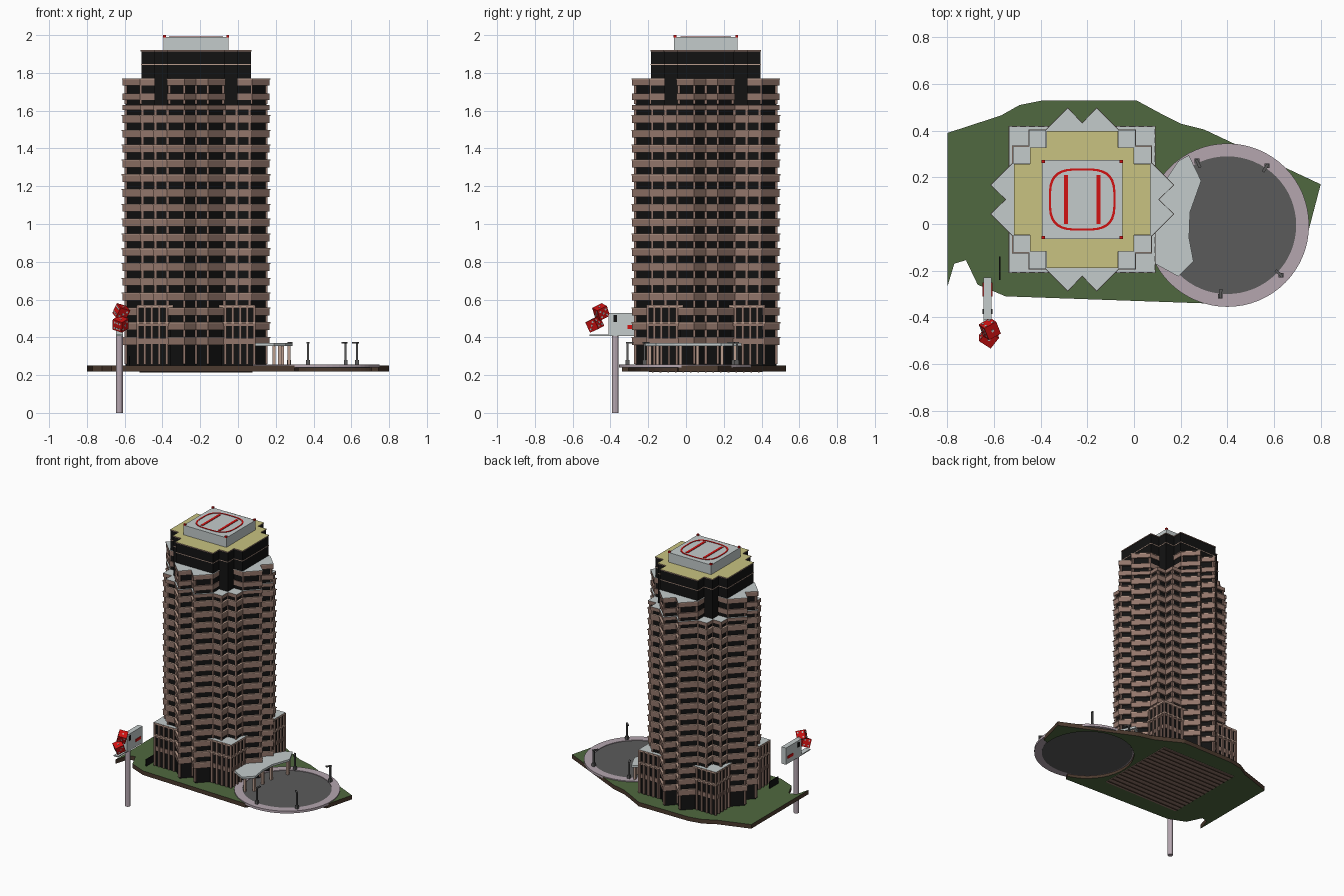
import bpy, bmesh, math
from math import sin, cos, radians, pi
from mathutils import Matrix, Vector, Euler

if "Cube" in bpy.data.objects:
    bpy.data.objects.remove(bpy.data.objects["Cube"])


def material(name, r, g, b):
    m = bpy.data.materials.new(name)
    m.use_nodes = True
    m.diffuse_color = (r, g, b, 1)
    m.node_tree.nodes["Principled BSDF"].inputs["Base Color"].default_value = (r, g, b, 1)
    return m


GRASS = material("grass_green", .08, .14, .05)
SOIL = material("soil_brown", .07, .042, .027)
GLASS = material("black_glass", .006, .006, .006)
BROWN = material("facade_brown", .29, .18, .145)
TAN = material("trim_tan", .5, .34, .27)
GREY = material("roof_grey", .55, .6, .6)
YELLOW = material("roof_yellow", .58, .54, .22)
PAVING = material("paving_mauve", .46, .38, .43)
ASPHALT = material("asphalt_grey", .105, .105, .105)
RED = material("signal_red", .65, .006, .006)


def finish(name, bm, side, top=None, bottom=None):
    """Make an object; upward and downward faces may take their own colour."""
    bmesh.ops.recalc_face_normals(bm, faces=bm.faces)
    me = bpy.data.meshes.new(name)
    for m in (side, top or side, bottom or side):
        me.materials.append(m)
    for f in bm.faces:
        f.normal_update()
        f.material_index = 1 if f.normal.z > .5 else 2 if f.normal.z < -.5 else 0
    bm.to_mesh(me)
    bm.free()
    ob = bpy.data.objects.new(name, me)
    bpy.context.collection.objects.link(ob)
    return ob


def add_prism(bm, pts, z0, z1):
    f = bm.faces.new([bm.verts.new((x, y, z0)) for x, y in pts])
    new = bmesh.ops.extrude_face_region(bm, geom=[f])["geom"]
    bmesh.ops.translate(bm, vec=(0, 0, z1 - z0),
                        verts=[v for v in new if isinstance(v, bmesh.types.BMVert)])


def add_box(bm, centre, size, rot=(0, 0, 0)):
    mat = Matrix.LocRotScale(Vector(centre), Euler(rot), Vector(size))
    bmesh.ops.create_cube(bm, size=1, matrix=mat)


def prisms(name, pts, levels, side, top=None, bottom=None):
    bm = bmesh.new()
    for z0, z1 in levels:
        add_prism(bm, pts, z0, z1)
    return finish(name, bm, side, top, bottom)


def boxes(name, items, mat, top=None):
    bm = bmesh.new()
    for it in items:
        add_box(bm, *it)
    return finish(name, bm, mat, top)


def circle(cx, cy, r, n, a0=0, a1=360):
    steps = n if abs(a1 - a0) == 360 else n + 1
    angles = [radians(a0 + (a1 - a0) * i / n) for i in range(steps)]
    return [(cx + r * cos(a), cy + r * sin(a)) for a in angles]


def four_sided(pts):
    """Repeat a quarter outline around the tower axis."""
    out = []
    for c, s in ((1, 0), (0, 1), (-1, 0), (0, -1)):
        out += [(CX + x * c - y * s, CY + x * s + y * c) for x, y in pts]
    return out


def inset(pts, d):
    out = []
    for i, p in enumerate(pts):
        a, b, c = Vector(pts[i - 1]), Vector(p), Vector(pts[(i + 1) % len(pts)])
        e, f = (b - a).normalized(), (c - b).normalized()
        n, m = Vector((-e.y, e.x)), Vector((-f.y, f.x))
        out.append(tuple(b + (n + m) * d / (1 + n.dot(m))))
    return out


CX, CY = -.222, .105
GROUND, LOBBY, SHOULDER, ROOF, CROWN = .25, .36, 1.63, 1.77, 1.92
FLOOR = (ROOF - LOBBY) / 18

# Tower outlines: paired points on each side, stepped corners
body = four_sided([(.325, 0), (.39, .062), (.297, .155), (.297, .228), (.228, .228),
                   (.228, .297), (.155, .297), (.062, .39)])
wings = four_sided([(.325, 0), (.39, .062), (.297, .155), (.2, .155), (.155, .2),
                    (.155, .297), (.062, .39)])
crown = four_sided([(.29, .15), (.22, .15), (.22, .22), (.15, .22), (.15, .29)])
square = four_sided([(.313, .313)])

# Site slab with a bay cut for the turning circle
PX, PY = .4, -.005
site = [(-.8, .39), (-.57, .465), (-.49, .51), (-.39, .53), (.01, .53), (.13, .465),
        (.2, .43), (.3, .405), (.8, .17), (.745, -.04)]
site += circle(PX, PY, .31, 30, -8, 255)
site += [(.3, -.34), (-.55, -.31), (-.67, -.26), (-.72, -.155), (-.77, -.17), (-.8, -.27)]
prisms("site_slab", site, [(.22, GROUND)], SOIL, GRASS, GRASS)
prisms("tower_underside", four_sided([(.3, .3)]), [(.216, .222)], BROWN)
boxes("underside_ribs", [((CX, CY - .28 + .04 * i, .215), (.6, .008, .004)) for i in range(15)], SOIL)

# Turning circle
prisms("driveway", circle(PX + .06 - .06, PY, .30, 48), [(.238, .253)], ASPHALT)
bm = bmesh.new()
outer, inner = circle(PX, PY, .35, 64), circle(PX, PY, .295, 64)
for i in range(64):
    j = (i + 1) % 64
    add_prism(bm, [outer[i], outer[j], inner[j], inner[i]], .24, .257)
bmesh.ops.remove_doubles(bm, verts=bm.verts, dist=.0001)
finish("kerb_ring", bm, PAVING)

# Street lamps
lamps = []
for x, y in ((.27, .27), (.57, .25), (.63, -.22), (.37, -.31)):
    d = (Vector((PX, PY)) - Vector((x, y))).normalized()
    a = math.atan2(d.y, d.x)
    lamps += [((x, y, .265), (.02, .02, .03)), ((x, y, .31), (.01, .01, .12)),
              ((x + d.x * .012, y + d.y * .012, .372), (.04, .012, .008), (0, 0, a))]
boxes("street_lamps", lamps, ASPHALT)

# Tower glass cores and floor bands
prisms("tower_glass", inset(body, .012), [(GROUND, SHOULDER - .005)], GLASS)
prisms("upper_wing_glass", inset(wings, .012), [(SHOULDER - .01, ROOF - .005)], GLASS)
low = [LOBBY + FLOOR * i for i in range(16)]
high = [LOBBY + FLOOR * i for i in (17, 18)]
prisms("floor_bands", body, [(z, z + .036) for z in low], BROWN)
prisms("floor_trims", inset(body, -.003), [(z + .036, z + .042) for z in low], TAN)
prisms("shoulder_roof", body, [(SHOULDER - .026, SHOULDER)], BROWN, GREY)
prisms("upper_bands", wings, [(z - .036, z - .001) for z in high], BROWN)
prisms("wing_roof", inset(wings, -.002), [(ROOF - .006, ROOF)], TAN, GREY)

# Slim mullions at the outline corners
bm = bmesh.new()
for x, y in inset(body, .012):
    add_box(bm, (x, y, (GROUND + SHOULDER) / 2), (.013, .013, SHOULDER - GROUND - .02))
for x, y in inset(wings, .012):
    add_box(bm, (x, y, (SHOULDER + ROOF) / 2), (.013, .013, ROOF - SHOULDER - .01))
finish("mullions", bm, BROWN)

# Corner podium with column screens
POD = .57
prisms("podium_glass", inset(square, .012), [(GROUND, POD - .01)], GLASS)
prisms("podium_bands", inset(square, .006), [(.365, .395), (.46, .48)], BROWN)
prisms("podium_roof", square, [(POD - .015, POD)], TAN, GREY)
cols = []
for sx in (-1, 1):
    for sy in (-1, 1):
        for t in (.155, .195, .235, .272, .308):
            for u, v in ((t, .308), (.308, t)):
                cols.append(((CX + sx * u, CY + sy * v, (GROUND + POD) / 2), (.013, .013, POD - GROUND - .01)))
boxes("podium_columns", cols, BROWN)
prisms("podium_rails", inset(square, -.002), [(.472, .482)], TAN)

# Crown and yellow roof
prisms("crown_glass", crown, [(SHOULDER, CROWN - .006)], GLASS)
prisms("crown_line", inset(crown, -.002), [(1.842, 1.847)], TAN)
prisms("crown_roof", inset(crown, -.003), [(CROWN - .006, CROWN)], BROWN, YELLOW)

# Landing pad with painted ring, stripes and corner lights
PAD = 1.99
boxes("landing_pad", [((CX, CY, (CROWN + PAD) / 2), (.345, .337, PAD - CROWN))], GREY)
bm = bmesh.new()


def rounded(r, n=32):
    return [(CX + math.copysign(abs(cos(a)) ** .62, cos(a)) * r * 1.07,
             CY + math.copysign(abs(sin(a)) ** .62, sin(a)) * r)
            for a in (2 * pi * (i + .5) / n for i in range(n))]


big, small = rounded(.134), rounded(.125)
for i in range(32):
    j = (i + 1) % 32
    add_prism(bm, [big[i], big[j], small[j], small[i]], PAD, PAD + .003)
for x in (-.07, .07):
    add_box(bm, (CX + x, CY, PAD + .0015), (.018, .21, .003))
finish("pad_markings", bm, RED)
boxes("pad_lights", [((CX + sx * .167, CY + sy * .163, PAD + .004), (.014, .014, .012))
                     for sx in (-1, 1) for sy in (-1, 1)], RED)

# Entrance canopy
roof_edge = [(.09, -.17), (.19, -.225), (.255, -.16), (.236, -.06), (.24, .05), (.288, .185),
             (.235, .295), (.19, .27), (.13, .18), (.09, .15)]
prisms("canopy", roof_edge, [(.355, .37)], GREY)
boxes("canopy_posts", [((x, y, .303), (.016, .016, .106)) for x, y in
                       ((.19, -.19), (.235, -.15), (.22, -.03), (.225, .06), (.27, .19), (.23, .26))], TAN)

# Roadside sign
SX = -.628
prisms("sign_pole", circle(SX, -.375, .018, 12), [(0, .42)], PAVING)
boxes("sign_panel", [((SX, -.32, .47), (.036, .18, .12)), ((SX, -.37, .412), (.036, .28, .008))], GREY)
boxes("sign_stripe", [((SX, -.28, .455), (.042, .06, .02))], RED)
boxes("sign_spot", [((SX, -.375, .5), (.042, .02, .035))], GLASS)
boxes("garden_wall", [((-.575, -.19, .275), (.006, .1, .05))], GLASS)

# Pair of dice with pips
PIPS = {1: [(0, 0)], 2: [(-1, -1), (1, 1)], 3: [(-1, -1), (0, 0), (1, 1)]}
PIPS[4] = PIPS[2] + [(-1, 1), (1, -1)]
PIPS[5] = PIPS[4] + [(0, 0)]
PIPS[6] = PIPS[4] + [(-1, 0), (1, 0)]
TURNS = [(0, 0, 0), (pi, 0, 0), (pi / 2, 0, 0), (-pi / 2, 0, 0), (0, pi / 2, 0), (0, -pi / 2, 0)]
for name, pos, rot in (("upper", (-.618, -.45, .535), (.45, .25, .5)),
                       ("lower", (-.622, -.483, .47), (.3, -.35, .9))):
    place = Matrix.LocRotScale(Vector(pos), Euler(rot), None)
    boxes(name + "_die", [(pos, (.06, .06, .06), rot)], RED)
    bm = bmesh.new()
    for n, turn in enumerate(TURNS, 1):
        for u, v in PIPS[n]:
            m = place @ Euler(turn).to_matrix().to_4x4() @ Matrix.Translation((u * .016, v * .016, .03))
            bmesh.ops.create_cone(bm, cap_ends=True, segments=8, radius1=.006, radius2=.006, depth=.003, matrix=m)
    finish(name + "_die_pips", bm, GREY)
